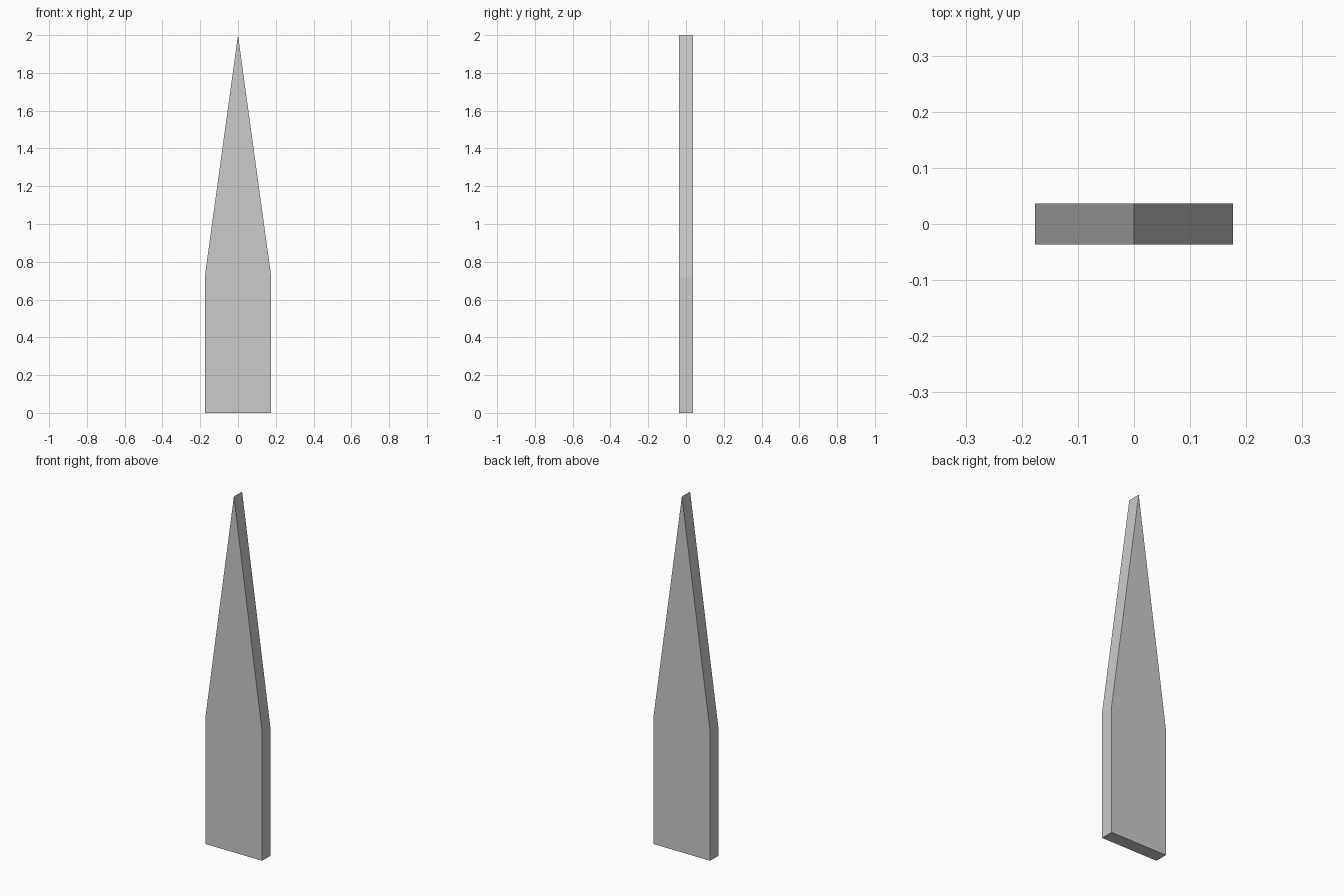
import bpy
import bmesh

if "Cube" in bpy.data.objects:
    bpy.data.objects.remove(bpy.data.objects["Cube"])

HALF_WIDTH = 0.176
HALF_DEPTH = 0.0365
SHOULDER = 0.72
HEIGHT = 2.0

# Pointed picket outline, seen from the front
profile = [(-HALF_WIDTH, 0), (HALF_WIDTH, 0), (HALF_WIDTH, SHOULDER),
           (0, HEIGHT), (-HALF_WIDTH, SHOULDER)]

bm = bmesh.new()
face = bm.faces.new([bm.verts.new((x, -HALF_DEPTH, z)) for x, z in profile])

# Extrude the outline through the thickness
result = bmesh.ops.extrude_face_region(bm, geom=[face])
back = [v for v in result["geom"] if isinstance(v, bmesh.types.BMVert)]
bmesh.ops.translate(bm, verts=back, vec=(0, 2 * HALF_DEPTH, 0))
if not face.is_valid or len(bm.faces) < 7:
    bm.faces.new([v for v in bm.verts if v.co.y < 0])
bmesh.ops.recalc_face_normals(bm, faces=bm.faces)

mesh = bpy.data.meshes.new("pointed_board")
bm.to_mesh(mesh)
bm.free()
board = bpy.data.objects.new("pointed_board", mesh)
bpy.context.collection.objects.link(board)
